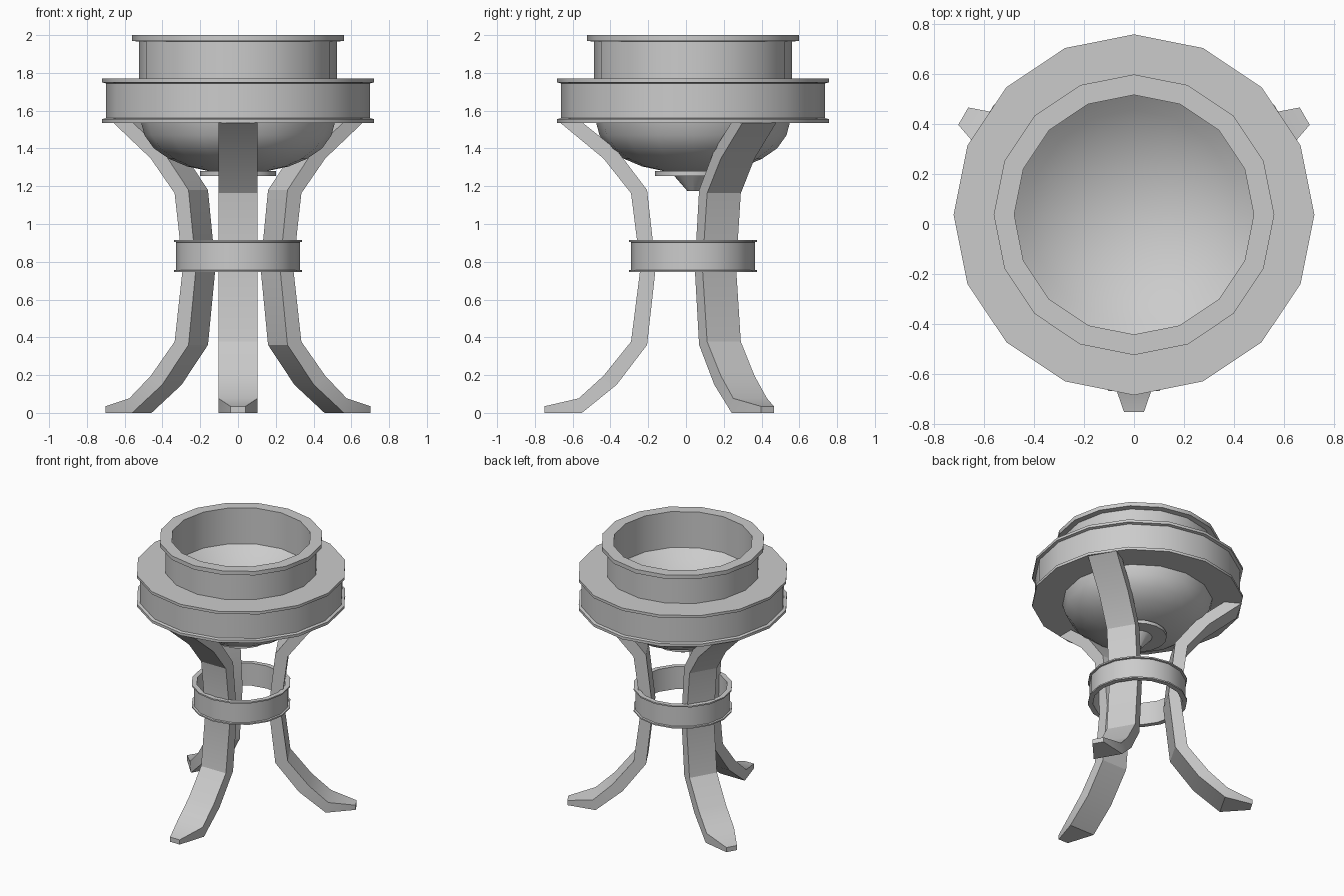
import bpy, bmesh, math
from mathutils import Vector

if "Cube" in bpy.data.objects:
    bpy.data.objects.remove(bpy.data.objects["Cube"])

CY = 0.037      # y of the turning axis
SIDES = 16


def finish(bm, name):
    bmesh.ops.remove_doubles(bm, verts=bm.verts, dist=1e-5)
    bmesh.ops.recalc_face_normals(bm, faces=bm.faces)
    me = bpy.data.meshes.new(name)
    bm.to_mesh(me)
    bm.free()
    ob = bpy.data.objects.new(name, me)
    ob.location.y = CY
    bpy.context.collection.objects.link(ob)
    bpy.ops.object.select_all(action='DESELECT')
    ob.select_set(True)
    bpy.context.view_layer.objects.active = ob
    bpy.ops.object.shade_smooth_by_angle(angle=math.radians(30))
    return ob


def lathe(name, profile, closed=False):
    bm = bmesh.new()
    vs = [bm.verts.new((r, 0, z)) for r, z in profile]
    pairs = list(zip(vs, vs[1:])) + ([(vs[-1], vs[0])] if closed else [])
    es = [bm.edges.new(p) for p in pairs]
    bmesh.ops.spin(bm, geom=vs + es, cent=(0, 0, 0), axis=(0, 0, 1),
                   angle=math.tau, steps=SIDES, use_merge=False)
    return finish(bm, name)


# stepped collar: inner wall, rim, neck, wide band and underside
lathe("collar", [(.478, 1.73), (.478, 2), (.56, 2), (.56, 1.97), (.523, 1.965),
                 (.523, 1.77), (.72, 1.77), (.72, 1.75), (.70, 1.745), (.70, 1.56),
                 (.72, 1.555), (.72, 1.535), (.51, 1.535), (.478, 1.56)], True)

# shallow dish inside the collar
depth, n = 0.17, 7
ball = (.478 ** 2 + depth ** 2) / (2 * depth)
top = math.asin(.478 / ball)
dish = lathe("basin_dish", [(ball * math.sin(top * i / n),
                             1.73 - depth + ball * (1 - math.cos(top * i / n)))
                            for i in range(n + 1)])
dish.data.flip_normals()
if dish.data.polygons[0].normal.z < 0:
    dish.data.flip_normals()

# rounded bowl underside
bowl = lathe("bowl", [(.513, 1.537), (.495, 1.47), (.445, 1.40), (.365, 1.345),
                      (.27, 1.305), (.14, 1.277), (0, 1.27)])
if bowl.data.polygons[-1].normal.z > 0:
    bowl.data.flip_normals()

# small disc and pointed finial below the bowl
lathe("finial", [(0, 1.28), (.2, 1.28), (.2, 1.255), (.1, 1.255), (.03, 1.175), (0, 1.175)])

# ring tying the legs together
lathe("leg_ring", [(.305, .745), (.34, .745), (.34, .755), (.327, .757), (.327, .903),
                   (.34, .905), (.34, .915), (.305, .915)], True)

# curved legs: (outer, inner) points as distance from axis, height, then half width
W = .103
SECTIONS = [((.704, 1.537), (.585, 1.537), W), ((.474, 1.347), (.404, 1.392), W),
            ((.328, 1.163), (.243, 1.18), W), ((.278, .77), (.197, .77), W),
            ((.328, .377), (.243, .36), W), ((.474, .196), (.404, .149), W),
            ((.605, .077), (.588, 0), W), ((.787, .035), (.787, 0), .04)]


def leg(name, angle):
    out = Vector((math.cos(angle), math.sin(angle), 0))
    side = Vector((-out.y, out.x, 0))
    bm = bmesh.new()
    rings = []
    for (do, zo), (di, zi), w in SECTIONS:
        rings.append([bm.verts.new(out * d + side * s + Vector((0, 0, z)))
                      for d, z, s in ((do, zo, w), (do, zo, -w), (di, zi, -w), (di, zi, w))])
    for a, b in zip(rings, rings[1:]):
        for i in range(4):
            j = (i + 1) % 4
            bm.faces.new((a[i], a[j], b[j], b[i]))
    bm.faces.new(rings[0])
    bm.faces.new(rings[-1])
    return finish(bm, name)


for name, deg in (("front_leg", -90), ("right_leg", 30), ("left_leg", 150)):
    leg(name, math.radians(deg))
